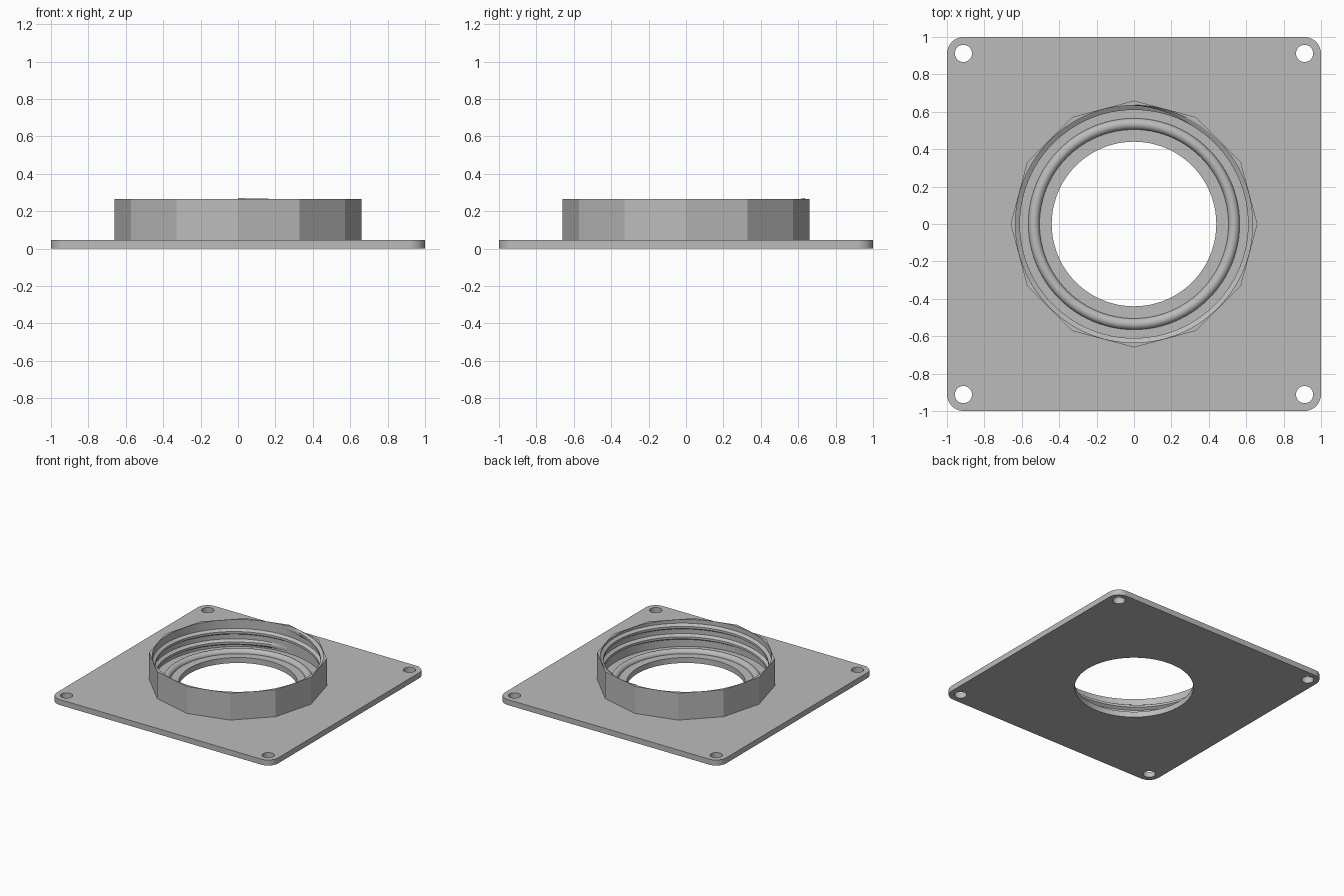
import bpy
import bmesh
from math import sin, cos, pi, radians

cube = bpy.data.objects.get("Cube")
if cube:
    bpy.data.objects.remove(cube, do_unlink=True)

PLATE_TOP = 0.045
COLLAR_TOP = 0.265
BORE = 0.634

grey = bpy.data.materials.new("light_grey")
grey.use_nodes = True
colour = (0.5, 0.5, 0.5, 1)
grey.diffuse_color = colour
grey.node_tree.nodes["Principled BSDF"].inputs["Base Color"].default_value = colour


def finish(obj):
    obj.data.materials.clear()
    obj.data.materials.append(grey)
    bpy.ops.object.select_all(action='DESELECT')
    obj.select_set(True)
    bpy.context.view_layer.objects.active = obj
    bpy.ops.object.shade_smooth_by_angle(angle=radians(25))


def cylinder(name, radius, low, high, sides, x=0, y=0):
    bpy.ops.mesh.primitive_cylinder_add(vertices=sides, radius=radius, depth=high - low,
                                        location=(x, y, (low + high) / 2))
    obj = bpy.context.object
    obj.name = name
    return obj


def cut(obj, cutters):
    for cutter in cutters:
        cutter.hide_render = True
        mod = obj.modifiers.new("hole", 'BOOLEAN')
        mod.operation = 'DIFFERENCE'
        mod.solver = 'EXACT'
        mod.object = cutter
        bpy.ops.object.select_all(action='DESELECT')
        bpy.context.view_layer.objects.active = obj
        obj.select_set(True)
        bpy.ops.object.modifier_apply(modifier=mod.name)
        bpy.data.objects.remove(cutter, do_unlink=True)


def mesh_object(name, bm):
    bmesh.ops.recalc_face_normals(bm, faces=bm.faces)
    mesh = bpy.data.meshes.new(name)
    bm.to_mesh(mesh)
    bm.free()
    obj = bpy.data.objects.new(name, mesh)
    bpy.context.collection.objects.link(obj)
    return obj


# Square plate with rounded corners
bm = bmesh.new()
corner, steps = 0.09, 12
ring = []
for quarter, (sx, sy) in enumerate(((1, 1), (-1, 1), (-1, -1), (1, -1))):
    for i in range(steps + 1):
        a = (quarter + i / steps) * pi / 2
        ring.append(bm.verts.new((sx * (1 - corner) + corner * cos(a),
                                  sy * (1 - corner) + corner * sin(a), 0)))
base = bm.faces.new(ring)
top = bmesh.ops.extrude_face_region(bm, geom=[base])["geom"]
bmesh.ops.translate(bm, vec=(0, 0, PLATE_TOP),
                    verts=[v for v in top if isinstance(v, bmesh.types.BMVert)])
plate = mesh_object("base_plate", bm)

# Central opening and corner screw holes
cutters = [cylinder("opening_cutter", 0.44, -0.1, 0.2, 96)]
for x in (-0.912, 0.912):
    for y in (-0.912, 0.912):
        cutters.append(cylinder("screw_hole_cutter", 0.046, -0.1, 0.2, 32, x, y))
cut(plate, cutters)
finish(plate)

# Twelve-sided collar with a round bore
collar = cylinder("collar", 0.66, PLATE_TOP, COLLAR_TOP, 12)
cut(collar, [cylinder("bore_cutter", BORE, 0, 0.4, 96)])
finish(collar)

# Half-round sealing bead on the plate
bpy.ops.mesh.primitive_torus_add(major_radius=0.535, minor_radius=0.03, major_segments=96,
                                 minor_segments=24, location=(0, 0, PLATE_TOP))
bead = bpy.context.object
bead.name = "sealing_bead"
finish(bead)

# Internal screw thread: a trapezoid swept along a helix, tapering at its ends
bm = bmesh.new()
turns, per_turn, pitch, start = 2, 96, 0.085, 0.075
total = turns * per_turn
previous = first = None
for i in range(total + 1):
    a = pi / 2 + 2 * pi * i / per_turn
    z = start + pitch * i / per_turn
    fade = max(0.05, min(1, i / 8, (total - i) / 8))
    inner = BORE - 0.024 * fade
    profile = ((BORE + 0.002, -0.025), (inner, -0.009), (inner, 0.009), (BORE + 0.002, 0.025))
    section = [bm.verts.new((r * cos(a), r * sin(a), z + dz)) for r, dz in profile]
    if previous:
        for k in range(4):
            n = (k + 1) % 4
            bm.faces.new((previous[k], previous[n], section[n], section[k]))
    else:
        first = section
    previous = section
bm.faces.new(first)
bm.faces.new(previous)
finish(mesh_object("screw_thread", bm))
